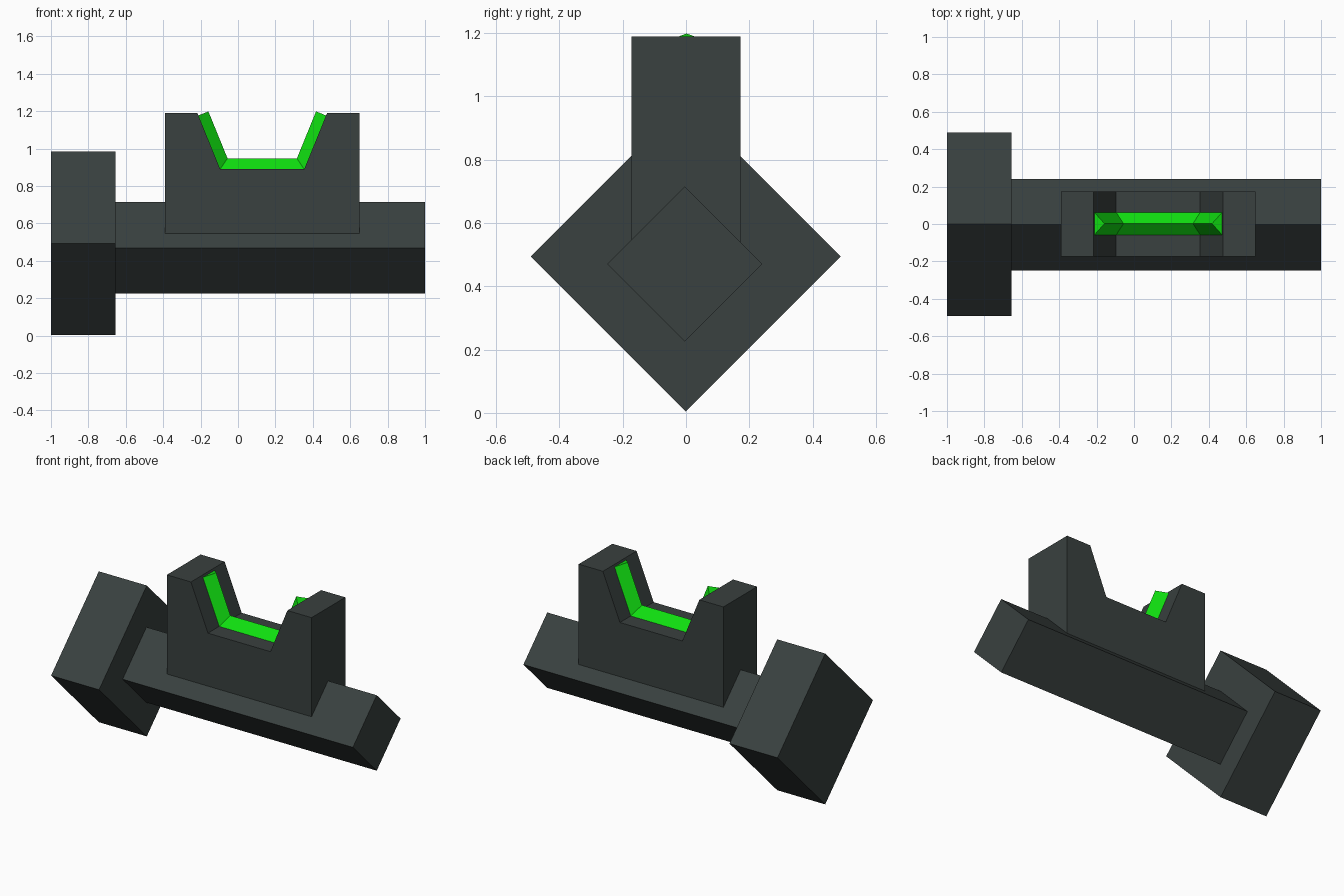
import bpy
import bmesh
from mathutils import Vector

cube = bpy.data.objects.get("Cube")
if cube:
    bpy.data.objects.remove(cube)


def material(name, rgb):
    m = bpy.data.materials.new(name)
    m.use_nodes = True
    m.diffuse_color = (*rgb, 1)
    m.node_tree.nodes["Principled BSDF"].inputs["Base Color"].default_value = (*rgb, 1)
    return m


def loft(name, rings, mat):
    """Join matching rings of points into a closed, flat-shaded solid."""
    bm = bmesh.new()
    loops = [[bm.verts.new(p) for p in ring] for ring in rings]
    n = len(loops[0])
    for a, b in zip(loops, loops[1:]):
        for i in range(n):
            j = (i + 1) % n
            bm.faces.new((a[i], a[j], b[j], b[i]))
    bm.faces.new(loops[0])
    bm.faces.new(loops[-1])
    bmesh.ops.recalc_face_normals(bm, faces=bm.faces)
    mesh = bpy.data.meshes.new(name)
    bm.to_mesh(mesh)
    bm.free()
    mesh.materials.append(mat)
    obj = bpy.data.objects.new(name, mesh)
    bpy.context.collection.objects.link(obj)
    return obj


def diamond_bar(name, x0, x1, y, z, r, mat):
    """Square bar along x, standing on one edge."""
    corners = [(y, z + r), (y + r, z), (y, z - r), (y - r, z)]
    return loft(name, [[(x, cy, cz) for cy, cz in corners] for x in (x0, x1)], mat)


dark = material("dark grey", (0.041, 0.052, 0.050))
green = material("bright green", (0.005, 0.74, 0.005))

# Square head and long bar, both turned on edge
diamond_bar("head", -1.0, -0.655, -0.001, 0.494, 0.49, dark)
diamond_bar("bar", -0.66, 1.0, -0.004, 0.47, 0.245, dark)

# Notched block sitting on the bar
notch = [(-0.217, 1.19), (-0.095, 0.89), (0.354, 0.89), (0.476, 1.19)]
outline = [(-0.39, 0.50), (-0.39, 1.19)] + notch + [(0.65, 1.19), (0.65, 0.50)]
loft("notched_block", [[(x, y, z) for x, z in outline] for y in (-0.173, 0.173)], dark)

# Green ridge following the notch, with mitred corners and square-cut ends
r = 0.058
path = [Vector(p) for p in [(-0.212, 1.177), (-0.095, 0.89), (0.354, 0.89), (0.471, 1.177)]]
normals = []
for a, b in zip(path, path[1:]):
    d = (b - a).normalized()
    normals.append(Vector((-d.y, d.x)))
rings = []
for i, p in enumerate(path):
    n1, n2 = normals[max(i - 1, 0)], normals[min(i, 2)]
    out = (n1 + n2) / (1 + n1.dot(n2)) * r
    hi, lo = p + out, p - out
    rings.append([(hi.x, 0.002, hi.y), (p.x, 0.062, p.y),
                  (lo.x, 0.002, lo.y), (p.x, -0.058, p.y)])
loft("notch_ridge", rings, green)
